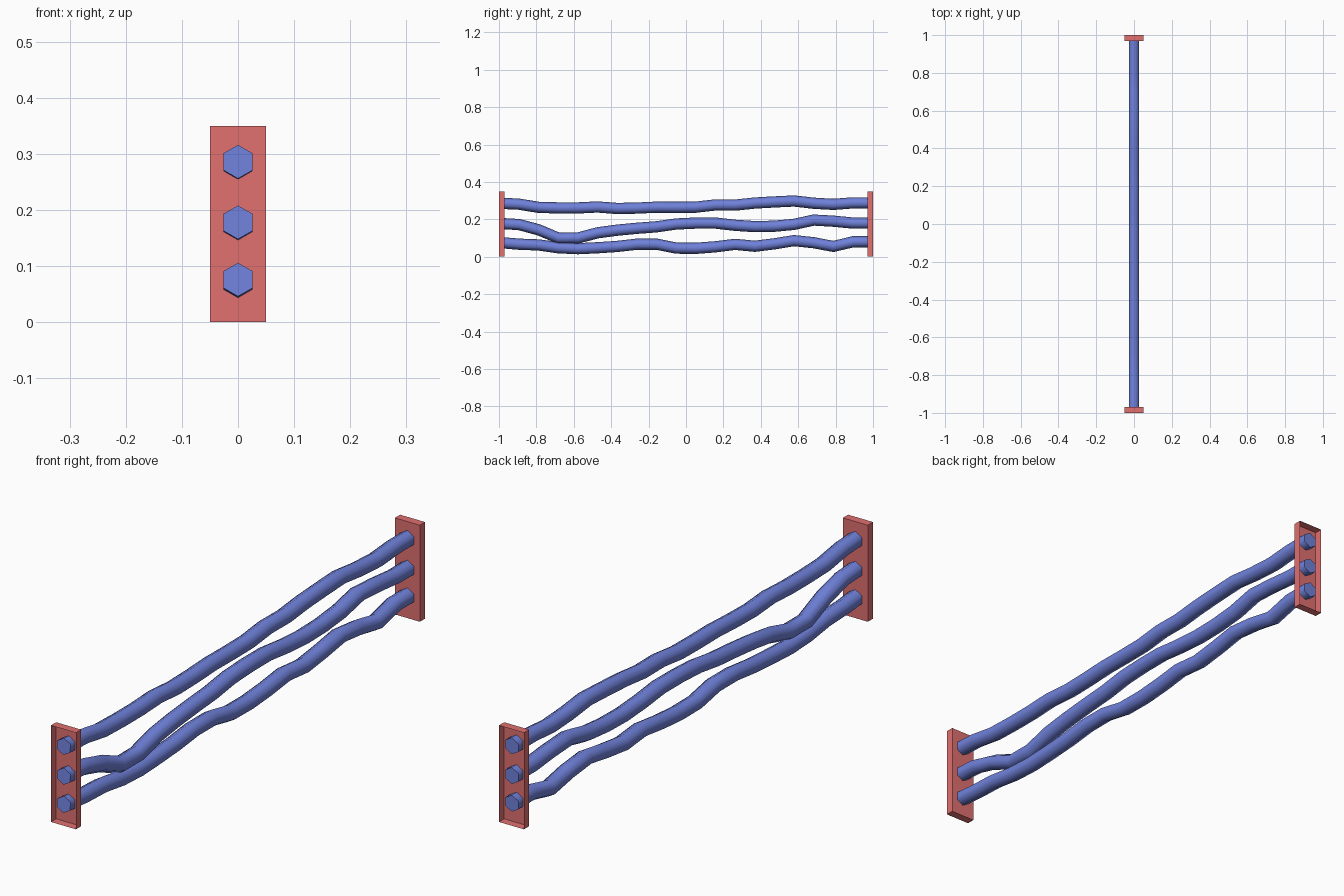
import bpy, bmesh, math
from mathutils import Vector

if "Cube" in bpy.data.objects:
    bpy.data.objects.remove(bpy.data.objects["Cube"])


def material(name, color):
    m = bpy.data.materials.new(name)
    m.diffuse_color = color
    m.use_nodes = True
    m.node_tree.nodes["Principled BSDF"].inputs["Base Color"].default_value = m.diffuse_color
    return m


def finish(name, bm, mat):
    bmesh.ops.recalc_face_normals(bm, faces=bm.faces)
    mesh = bpy.data.meshes.new(name)
    bm.to_mesh(mesh)
    bm.free()
    mesh.materials.append(mat)
    ob = bpy.data.objects.new(name, mesh)
    bpy.context.collection.objects.link(ob)
    return ob


red = material("bracket_red", (0.75, 0.16, 0.16, 1))
blue = material("cable_blue", (0.16, 0.22, 0.7, 1))


# End brackets: thin-walled trays, open on the outer side
def bracket(name, side):
    bm = bmesh.new()
    bmesh.ops.create_cube(bm, size=1)
    for v in bm.verts:
        v.co = (v.co.x * 0.1, side * 0.985 + v.co.y * 0.03, (v.co.z + 0.5) * 0.35)
    bm.normal_update()
    outer = [f for f in bm.faces if f.normal.y * side > 0.9]
    bmesh.ops.delete(bm, geom=outer, context='FACES_ONLY')
    ob = finish(name, bm, red)
    # make normals face outwards from the tray volume
    c = Vector((0, side * 0.985, 0.175))
    for p in ob.data.polygons:
        if p.normal.dot(p.center - c) < 0:
            p.flip()


bracket("front_bracket", -1)
bracket("back_bracket", 1)


# Cables: six-sided tubes swept along a wavy line of evenly spaced heights
def cable(name, heights, radius=0.03):
    n = len(heights)
    pts = [Vector((0, -0.998 + 1.996 * i / (n - 1), z)) for i, z in enumerate(heights)]
    bm = bmesh.new()
    rings = []
    for i, p in enumerate(pts):
        t = (pts[min(i + 1, n - 1)] - pts[max(i - 1, 0)]).normalized()
        up = Vector((0, -t.z, t.y))
        rings.append([bm.verts.new(p + radius * (math.sin(a) * Vector((1, 0, 0)) + math.cos(a) * up))
                      for a in (k * math.pi / 3 for k in range(6))])
    for a, b in zip(rings, rings[1:]):
        for k in range(6):
            bm.faces.new((a[k], a[k - 1], b[k - 1], b[k])).smooth = True
    caps = [bm.faces.new(rings[0]), bm.faces.new(rings[-1])]
    for f in caps:
        for e in f.edges:
            e.smooth = False
    finish(name, bm, blue)


cable("top_cable", [.286, .281, .264, .261, .261, .266, .258, .260, .265, .264,
                    .265, .277, .276, .287, .293, .298, .286, .280, .288, .288])
cable("middle_cable", [.178, .172, .144, .100, .100, .128, .142, .152, .160, .175,
                       .180, .180, .168, .161, .163, .173, .196, .190, .180, .180])
cable("bottom_cable", [.076, .067, .063, .048, .043, .048, .055, .067, .067, .046,
                       .045, .053, .066, .056, .069, .086, .075, .055, .080, .080])
